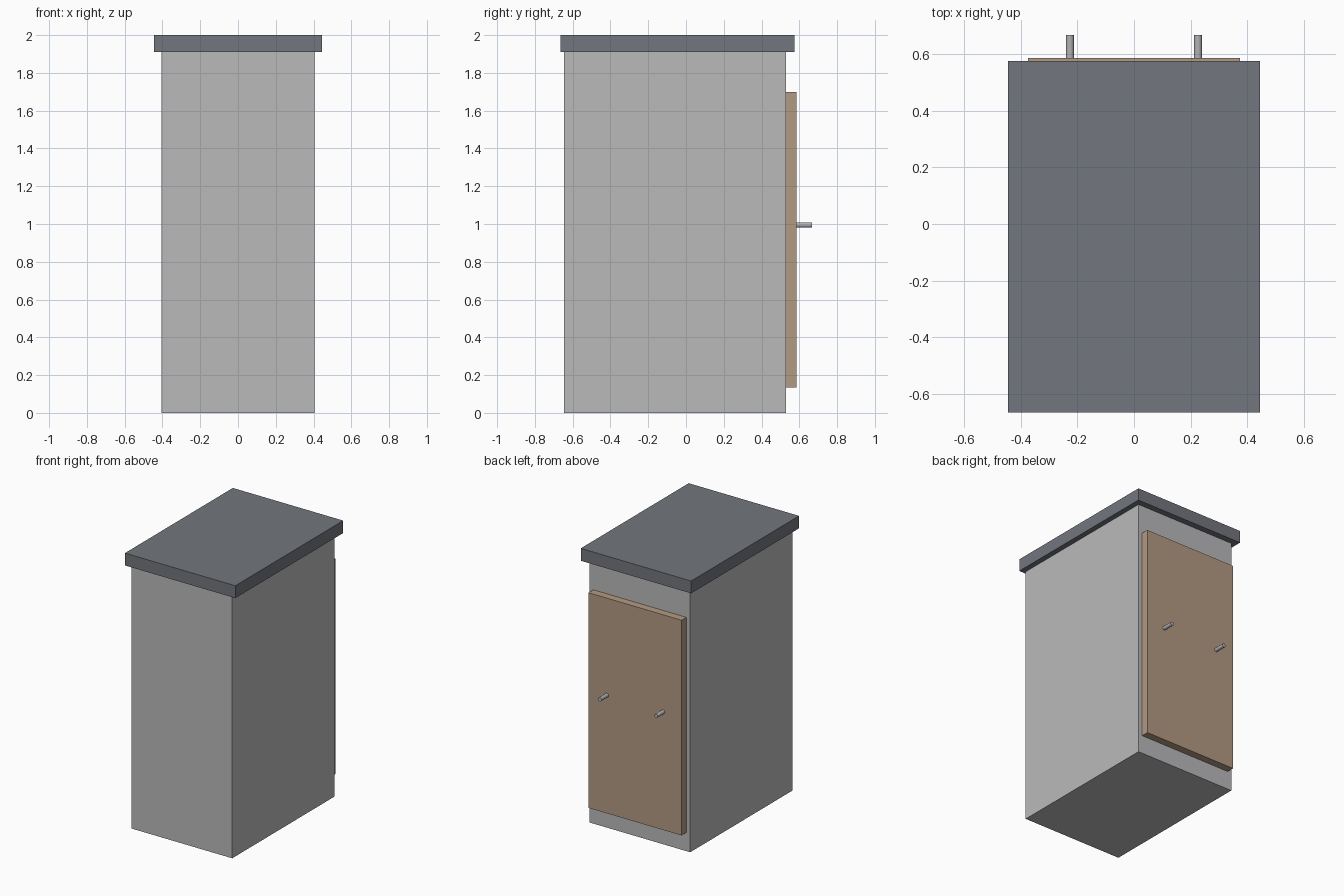
import bpy
import math

default = bpy.data.objects.get("Cube")
if default:
    bpy.data.objects.remove(default, do_unlink=True)


def material(name, rgb):
    mat = bpy.data.materials.new(name)
    mat.use_nodes = True
    mat.diffuse_color = (*rgb, 1)
    mat.node_tree.nodes["Principled BSDF"].inputs["Base Color"].default_value = (*rgb, 1)
    return mat


def box(name, low, high, mat):
    bpy.ops.mesh.primitive_cube_add(size=1, location=[(a + b) / 2 for a, b in zip(low, high)])
    obj = bpy.context.object
    obj.name = name
    obj.scale = [b - a for a, b in zip(low, high)]
    bpy.ops.object.transform_apply(location=False, rotation=False, scale=True)
    obj.data.materials.append(mat)
    return obj


light_grey = material("light grey", (0.49, 0.49, 0.5))
slate = material("slate grey", (0.17, 0.18, 0.205))
wood = material("tan wood", (0.45, 0.325, 0.225))
metal = material("handle metal", (0.45, 0.45, 0.47))

# Cabinet carcass, overhanging worktop and rear door panel
box("cabinet_body", (-0.405, -0.645, 0), (0.405, 0.53, 1.91), light_grey)
box("worktop", (-0.444, -0.665, 1.91), (0.444, 0.575, 2), slate)
box("door_panel", (-0.374, 0.53, 0.135), (0.374, 0.585, 1.7), wood)

# Round peg handles standing out from the door
for side, x in (("left", 0.226), ("right", -0.226)):
    bpy.ops.mesh.primitive_cylinder_add(
        vertices=24, radius=0.014, depth=0.087,
        location=(x, 0.6235, 0.995), rotation=(math.pi / 2, 0, 0))
    handle = bpy.context.object
    handle.name = side + "_handle"
    handle.data.materials.append(metal)
    bpy.ops.object.shade_smooth_by_angle()
